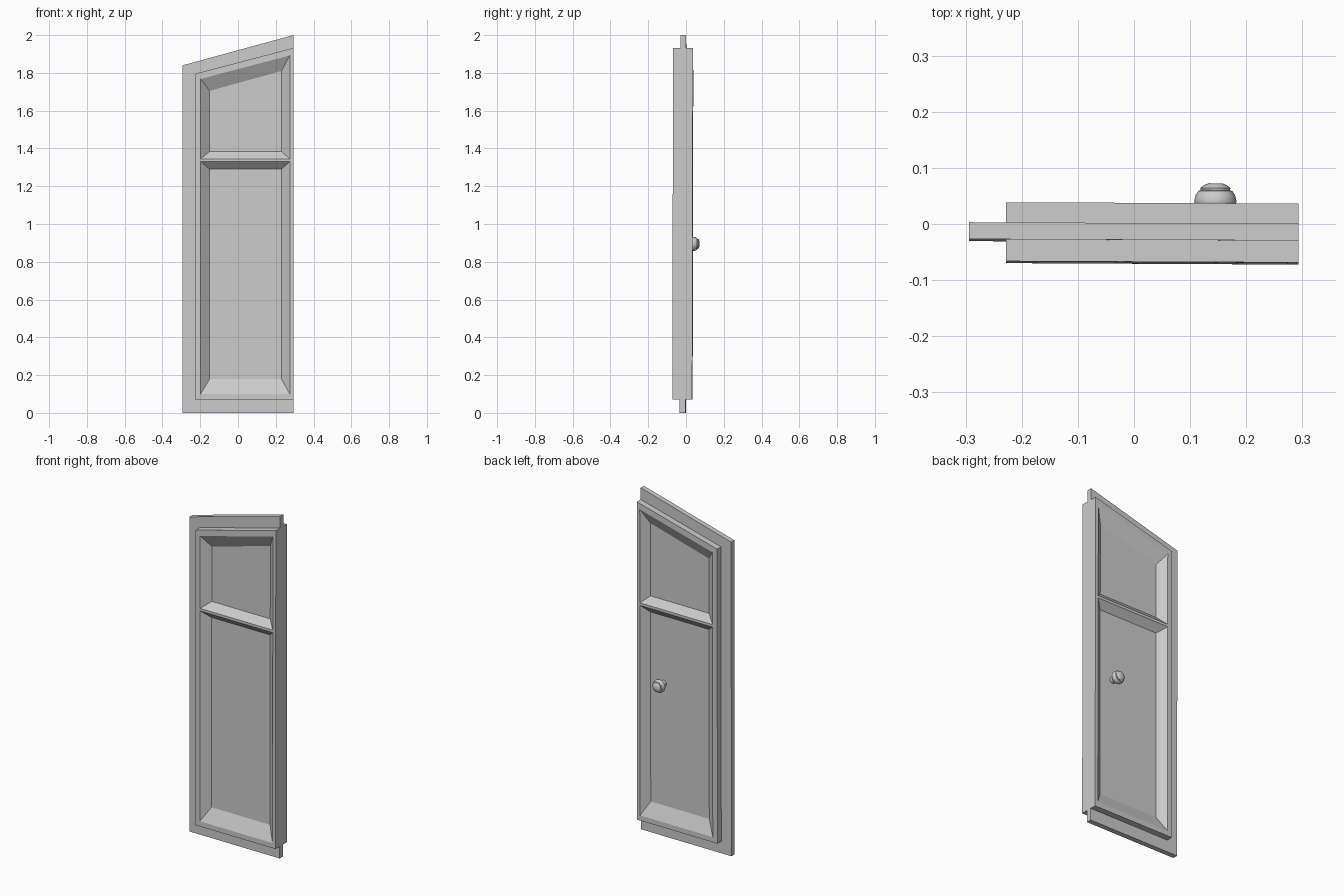
import bpy, bmesh, math

if "Cube" in bpy.data.objects:
    bpy.data.objects.remove(bpy.data.objects["Cube"])

FRONT, PLATE_F, PLATE_B, BACK = -0.069, -0.030, 0.0, 0.036


def finish(name, bm):
    # the door stands very slightly out of true
    for v in bm.verts:
        v.co.y += 0.002 * (v.co.z - 1) - 0.005 * v.co.x
    bmesh.ops.recalc_face_normals(bm, faces=bm.faces)
    me = bpy.data.meshes.new(name)
    bm.to_mesh(me)
    bm.free()
    ob = bpy.data.objects.new(name, me)
    bpy.context.collection.objects.link(ob)
    return ob


def quad(x0, x1, z0, zl, zr):
    # corners: bottom left, bottom right, top right, top left
    return [(x0, z0), (x1, z0), (x1, zr), (x0, zl)]


# overlapping backing plate (also the floor of the recessed panels)
bm = bmesh.new()
outline = quad(-0.294, 0.293, 0, 1.84, 2.0)
face = bm.faces.new([bm.verts.new((x, PLATE_F, z)) for x, z in outline])
ext = bmesh.ops.extrude_face_region(bm, geom=[face], use_keep_orig=True)
for v in ext["geom"]:
    if isinstance(v, bmesh.types.BMVert):
        v.co.y = PLATE_B
finish("backing_plate", bm)


def panel_frame(name, y_out, y_in):
    bm = bmesh.new()

    def ring(pts, y):
        return [bm.verts.new((x, y, z)) for x, z in pts]

    def bridge(a, b):
        for i in range(4):
            j = (i + 1) % 4
            bm.faces.new((a[i], a[j], b[j], b[i]))

    border = quad(-0.228, 0.293, 0.07, 1.795, 1.932)
    O = ring(border, y_out)
    bridge(O, ring(border, y_in))
    # sloped reveals of the lower and upper panel
    L = ring(quad(-0.198, 0.274, 0.10, 1.33, 1.33), y_out)
    bridge(L, ring(quad(-0.15, 0.23, 0.18, 1.29, 1.29), y_in))
    U = ring(quad(-0.198, 0.274, 1.345, 1.768, 1.892), y_out)
    bridge(U, ring(quad(-0.15, 0.23, 1.384, 1.705, 1.81), y_in))
    # flat rails and stiles
    bm.faces.new((O[0], O[1], L[1], L[0]))
    bm.faces.new((L[3], L[2], U[1], U[0]))
    bm.faces.new((U[3], U[2], O[2], O[3]))
    bm.faces.new((O[0], L[0], L[3], U[0], U[3], O[3]))
    bm.faces.new((O[1], O[2], U[2], U[1], L[2], L[1]))
    finish(name, bm)


panel_frame("front_frame", FRONT, PLATE_F)
panel_frame("back_frame", BACK, PLATE_B)

# turned door knob
profile = [(0.018, 0.0), (0.018, 0.022), (0.03, 0.029), (0.037, 0.037),
           (0.0375, 0.043), (0.035, 0.053), (0.030, 0.060), (0.026, 0.061),
           (0.027, 0.065), (0.022, 0.069), (0.0125, 0.0735)]
bm = bmesh.new()
N = 16
rings = []
for r, y in profile:
    rings.append([bm.verts.new((0.145 + r * math.cos(2 * math.pi * i / N), y,
                                0.895 + r * math.sin(2 * math.pi * i / N)))
                  for i in range(N)])
for a, b in zip(rings, rings[1:]):
    for i in range(N):
        j = (i + 1) % N
        bm.faces.new((a[i], a[j], b[j], b[i]))
bm.faces.new(rings[0])
bm.faces.new(rings[-1])
knob = finish("door_knob", bm)
bpy.context.view_layer.objects.active = knob
knob.select_set(True)
bpy.ops.object.shade_smooth_by_angle(angle=math.radians(40))
